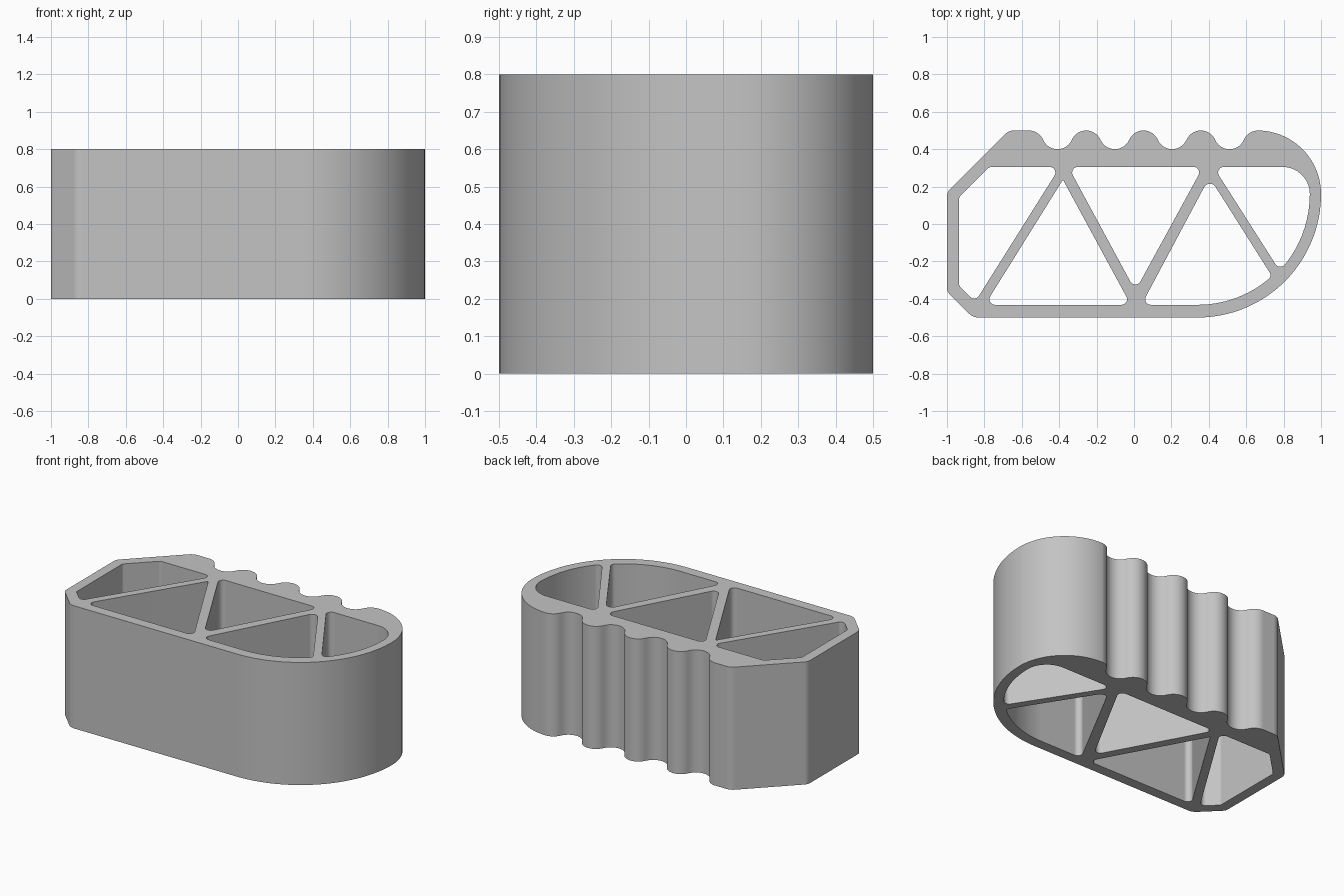
import bpy
import bmesh
from math import sin, cos, tan, radians
from mathutils import Vector

cube = bpy.data.objects.get("Cube")
if cube:
    bpy.data.objects.remove(cube, do_unlink=True)

HEIGHT = 0.8


def arc(cx, cy, r, start, end, steps):
    """Points along a circular arc, angles in degrees."""
    angles = [radians(start + (end - start) * i / steps) for i in range(steps + 1)]
    return [(cx + r * cos(a), cy + r * sin(a)) for a in angles]


def rounded(corners, steps=8):
    """Outline in which each (x, y, radius) corner becomes a fillet."""
    out = []
    for i, c in enumerate(corners):
        p = Vector(c[:2])
        if len(c) == 2:
            out.append(p)
            continue
        a = (Vector(corners[i - 1][:2]) - p).normalized()
        b = (Vector(corners[(i + 1) % len(corners)][:2]) - p).normalized()
        half = a.angle(b) / 2
        centre = p + (a + b).normalized() * c[2] / sin(half)
        reach = c[2] / tan(half)
        start, end = p + a * reach - centre, p + b * reach - centre
        sweep = start.angle(end)
        for k in range(steps + 1):
            t = k / steps
            out.append(centre + (start * sin((1 - t) * sweep) + end * sin(t * sweep)) / sin(sweep))
    return out


# Wavy grip: alternating crest and valley arcs, running right to left
WAVE_R, HALF_PITCH, TILT = 0.0835, 0.1533, 23.6
grip = []
for i in range(9):
    x = 0.664 - i * HALF_PITCH
    if i % 2:
        part = arc(x, 0.4 + WAVE_R, WAVE_R, -TILT, TILT - 180, 14)
    else:
        first = 90 if i == 0 else TILT
        last = 90 if i == 8 else 180 - TILT
        part = arc(x, 0.5 - WAVE_R, WAVE_R, first, last, 14)
        if i == 0:
            part = arc(x, 0.5 - WAVE_R, WAVE_R, 90, 180 - TILT, 8)
    grip += part if i == 0 else part[1:]

# Outer wall: big nose curve on the right, chamfers on the left
outer = rounded(
    [(-0.861, -0.5, 0.07)]
    + arc(0.34, 0.16, 0.66, -90, 0, 32)
    + arc(0.66, 0.16, 0.34, 0, 90, 24)[1:]
    + grip[1:]
    + [(-0.67, 0.5, 0.07), (-1, 0.17, 0.05), (-1, -0.361, 0.05)])

# Five openings that leave the diagonal struts between them
TOP, BASE = 0.305, -0.432
openings = [
    [(-0.935, 0.143, 0.02), (-0.935, -0.33, 0.02), (-0.849, -0.416, 0.03),
     (-0.396, TOP, 0.03), (-0.773, TOP, 0.03)],
    [(-0.797, BASE, 0.03), (-0.017, BASE, 0.03), (-0.38, 0.237, 0.004)],
    [(-0.351, TOP, 0.03), (0.007, -0.357, 0.031), (0.369, TOP, 0.03)],
    [(0.04, BASE, 0.03)] + arc(0.34, 0.16, 0.592, -90, -47.8, 14)[:-1]
    + [(0.737, -0.278, 0.025), (0.4035, 0.25, 0.035)],
    [(0.425, TOP, 0.03), (0.775, -0.244, 0.03)]
    + arc(0.34, 0.16, 0.6, -42.9, 0, 10)[1:]
    + arc(0.795, 0.16, 0.145, 0, 90, 14)[1:],
]

# Fill the flat profile, then extrude it upward
bm = bmesh.new()
for loop in [outer] + [rounded(o) for o in openings]:
    verts = [bm.verts.new((p[0], p[1], 0)) for p in loop]
    for i, v in enumerate(verts):
        bm.edges.new((verts[i - 1], v))
bmesh.ops.triangle_fill(bm, edges=bm.edges[:], use_beauty=True)
new = bmesh.ops.extrude_face_region(bm, geom=bm.faces[:])["geom"]
bmesh.ops.translate(bm, vec=(0, 0, HEIGHT),
                    verts=[g for g in new if isinstance(g, bmesh.types.BMVert)])
bmesh.ops.recalc_face_normals(bm, faces=bm.faces[:])

mesh = bpy.data.meshes.new("ribbed_handle_block")
bm.to_mesh(mesh)
bm.free()
block = bpy.data.objects.new("ribbed_handle_block", mesh)
bpy.context.collection.objects.link(block)

# Plain grey material
grey = bpy.data.materials.new("plain_grey")
grey.use_nodes = True
colour = (0.55, 0.55, 0.55, 1)
grey.diffuse_color = colour
grey.node_tree.nodes["Principled BSDF"].inputs["Base Color"].default_value = colour
mesh.materials.append(grey)

# Smooth curved walls, keeping flats flat and rims sharp
bpy.ops.object.select_all(action="DESELECT")
block.select_set(True)
bpy.context.view_layer.objects.active = block
bpy.ops.object.shade_smooth_by_angle(angle=radians(30))
weighted = block.modifiers.new("flat_walls", "WEIGHTED_NORMAL")
weighted.keep_sharp = True
